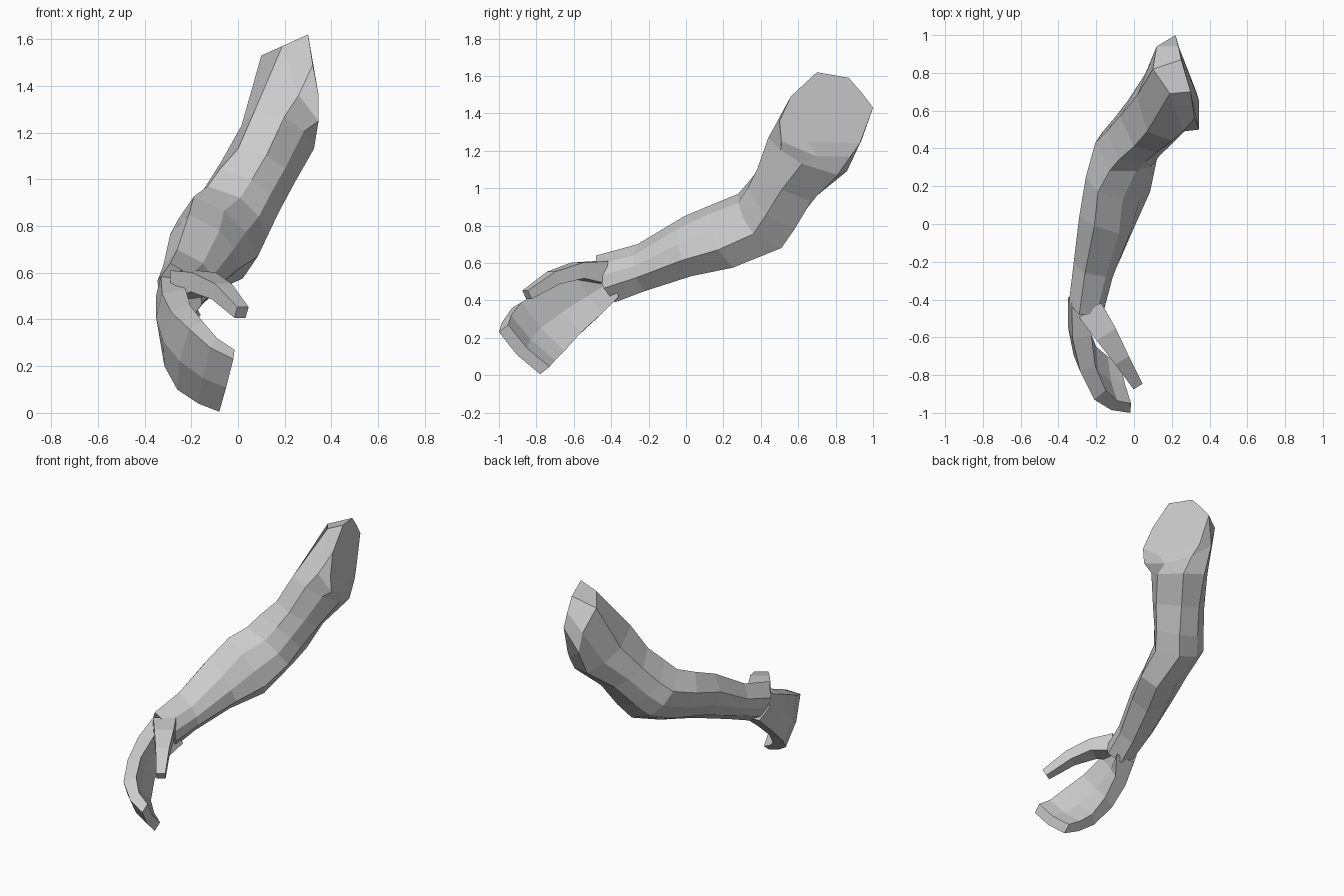
import bpy, bmesh
from mathutils import Vector as V

skin = bpy.data.materials.new("pale_grey")
skin.diffuse_color = (0.6, 0.6, 0.6, 1)


def loft(name, rings):
    """Skin a closed tube through equal-sized rings and cap both ends."""
    bm = bmesh.new()
    rows = [[bm.verts.new(p) for p in r] for r in rings]
    n = len(rows[0])
    for a, b in zip(rows, rows[1:]):
        for i in range(n):
            j = (i + 1) % n
            bm.faces.new((a[i], a[j], b[j], b[i]))
    bm.faces.new(rows[0][::-1])
    bm.faces.new(rows[-1])
    bmesh.ops.recalc_face_normals(bm, faces=bm.faces)
    me = bpy.data.meshes.new(name)
    bm.to_mesh(me)
    bm.free()
    me.materials.append(skin)
    ob = bpy.data.objects.new(name, me)
    bpy.context.collection.objects.link(ob)
    return ob


def section(c, p0, p1, p2):
    """Symmetric eight-sided section from its centre and three corners."""
    c = V(c)
    a, b, d = V(p0) - c, V(p1) - c, V(p2) - c
    half = [a, b, (b + d) * 0.6, d]
    return [c + v for v in half] + [c - v for v in half]


# Arm: shoulder end cap, shoulder ring, then symmetric sections to the wrist
shoulder_cap = [(.30, .70, 1.62), (.32, .56, 1.49), (.345, .50, 1.36), (.345, .65, 1.25),
                (.24, .93, 1.24), (.22, 1.0, 1.43), (.235, .94, 1.51), (.25, .87, 1.59)]
shoulder = [(.19, .69, 1.57), (.26, .49, 1.36), (.345, .51, 1.25), (.33, .70, 1.17),
            (.26, .88, 1.17), (.15, .94, 1.26), (.12, .94, 1.40), (.10, .82, 1.53)]
sections = [
    ((.17, .65, 1.18), (.07, .49, 1.29), (.20, .44, 1.27), (.325, .62, 1.13)),
    ((.085, .54, 1.03), (0, .41, 1.13), (.12, .38, 1.10), (.245, .51, .99)),
    ((.015, .46, .91), (-.08, .34, 1.04), (.06, .33, 1.0), (.175, .43, .86)),
    ((-.04, .395, .825), (-.13, .28, .97), (.01, .28, .92), (.125, .36, .755)),
    ((-.085, .21, .75), (-.19, .17, .925), (-.06, .13, .865), (.085, .17, .67)),
    ((-.145, .01, .69), (-.21, -.01, .85), (-.08, -.05, .78), (0, -.02, .615)),
    ((-.215, -.24, .575), (-.26, -.26, .70), (-.15, -.28, .64), (-.11, -.27, .52)),
    ((-.25, -.43, .515), (-.29, -.48, .64), (-.20, -.48, .59), (-.155, -.44, .465)),
]
loft("arm", [shoulder_cap, shoulder] + [section(*s) for s in sections])

# Hand: upper edge, lower edge and inward thickness of each curled section
palm = [
    ((-.33, -.42, .59), (-.30, -.36, .42), (.14, 0, 0)),
    ((-.325, -.61, .51), (-.325, -.47, .31), (.10, .02, .02)),
    ((-.285, -.78, .43), (-.315, -.59, .20), (.08, .03, .03)),
    ((-.21, -.93, .36), (-.26, -.70, .10), (.06, .05, .03)),
    ((-.12, -.985, .28), (-.17, -.75, .04), (.03, .05, .04)),
    ((-.02, -1.0, .23), (-.08, -.78, .005), (.005, .05, .04)),
]
rings = []
for u, l, t in palm:
    u, l, t = V(u), V(l), V(t)
    m = (u + l) / 2 - t * 0.25
    rings.append([u, m, l, l + t, m + t, u + t])
loft("hand", rings)

# Thumb: tapered square tube reaching forward over the palm
path = [V(p) for p in ((-.23, -.46, .55), (-.15, -.58, .56),
                       (-.07, -.71, .52), (.015, -.85, .43))]
rings = []
for i, p in enumerate(path):
    d = (path[min(i + 1, 3)] - path[max(i - 1, 0)]).normalized()
    side = d.cross(V((0, 0, 1))).normalized()
    up = side.cross(d)
    s, h = side * (.07, .06, .042, .028)[i], up * (.06, .042, .036, .026)[i]
    rings.append([p + s + h, p + s - h, p - s - h, p - s + h])
loft("thumb", rings)
